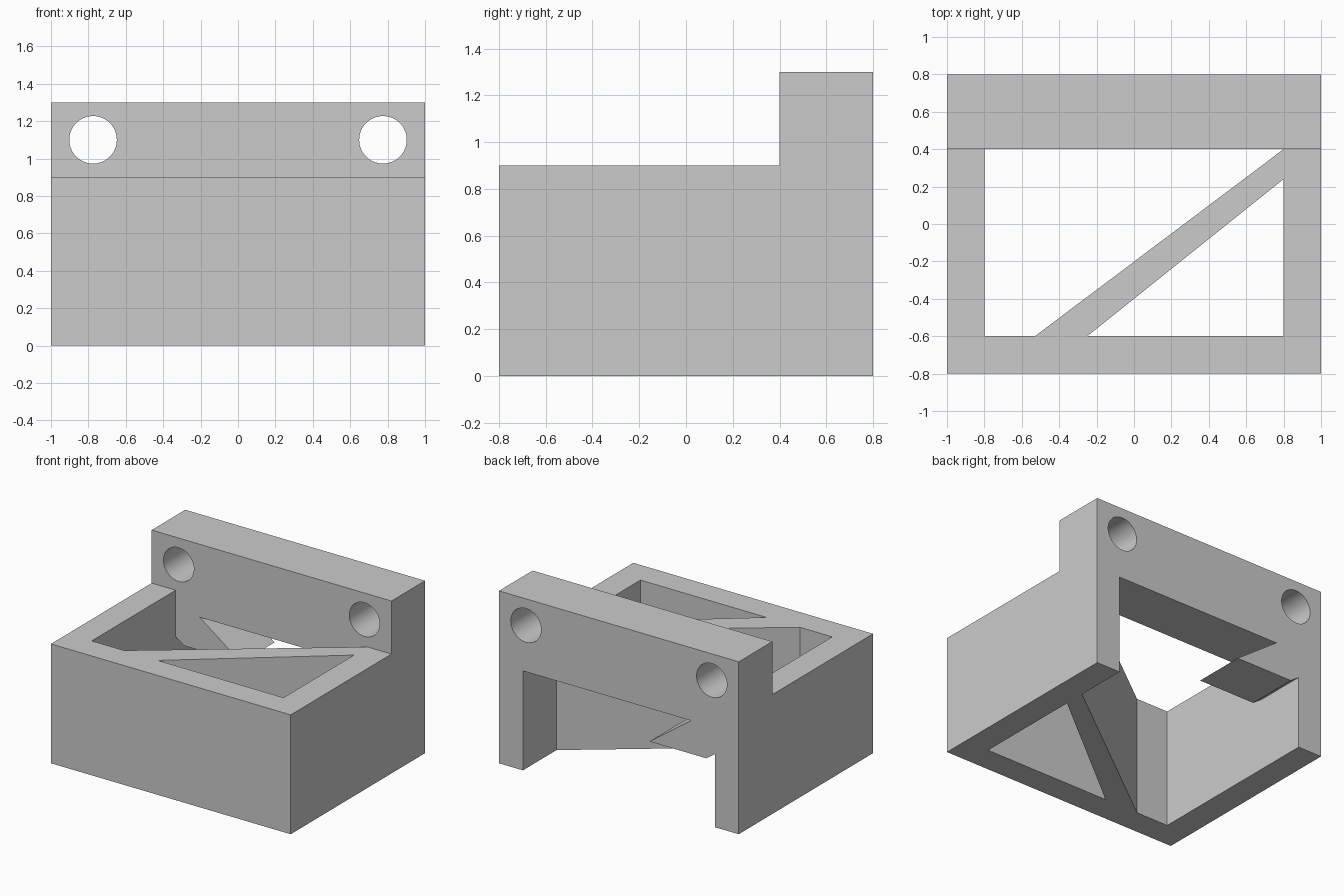
import bpy, bmesh, math
from mathutils import Matrix

if "Cube" in bpy.data.objects:
    bpy.data.objects.remove(bpy.data.objects["Cube"])


def prism(name, loops, depth, matrix):
    """Fill flat loops (outline plus holes), extrude them, then place the solid."""
    bm = bmesh.new()
    for loop in loops:
        vs = [bm.verts.new((a, b, 0)) for a, b in loop]
        for i, v in enumerate(vs):
            bm.edges.new((v, vs[(i + 1) % len(vs)]))
    bmesh.ops.triangle_fill(bm, edges=bm.edges[:], use_beauty=True, use_dissolve=False)
    ext = bmesh.ops.extrude_face_region(bm, geom=bm.faces[:], use_keep_orig=True)
    bmesh.ops.translate(bm, vec=(0, 0, depth),
                        verts=[g for g in ext["geom"] if isinstance(g, bmesh.types.BMVert)])
    bmesh.ops.transform(bm, matrix=matrix, verts=bm.verts[:])
    bmesh.ops.recalc_face_normals(bm, faces=bm.faces[:])
    mesh = bpy.data.meshes.new(name)
    bm.to_mesh(mesh)
    bm.free()
    ob = bpy.data.objects.new(name, mesh)
    bpy.context.collection.objects.link(ob)
    return ob


def circle(x, z, r, n=64):
    return [(x + r * math.cos(2 * math.pi * i / n), z + r * math.sin(2 * math.pi * i / n))
            for i in range(n)]


# Open frame with the diagonal brace, seen from above
frame_outline = [(-1, -.8), (1, -.8), (1, .4), (.8, .4), (-.53, -.6),
                 (-.8, -.6), (-.8, .4), (-1, .4)]
brace_gap = [(.8, -.6), (.8, .24), (-.25, -.6)]
frame = prism("bracket_frame", [frame_outline, brace_gap], .9, Matrix.Identity(4))

# Back wall with two legs, a slanted gusset and two bolt holes, seen from the front
wall_outline = [(-1, 0), (-.8, 0), (-.8, .55), (-.73, .5), (-.255, .5), (-.6, .75),
                (.8, .75), (.8, 0), (1, 0), (1, 1.3), (-1, 1.3)]
bolt_holes = [circle(s * .775, 1.1, .127) for s in (-1, 1)]
stand = Matrix.Translation((0, .8, 0)) @ Matrix.Rotation(math.pi / 2, 4, 'X')
wall = prism("back_wall", [wall_outline] + bolt_holes, .4, stand)

# Join both parts into one solid
join = frame.modifiers.new("join_wall", 'BOOLEAN')
join.operation = 'UNION'
join.solver = 'EXACT'
join.object = wall
bpy.context.view_layer.objects.active = frame
frame.select_set(True)
wall.select_set(False)
bpy.ops.object.modifier_apply(modifier=join.name)
bpy.data.objects.remove(wall)
bpy.ops.object.shade_smooth_by_angle(angle=math.radians(30))
